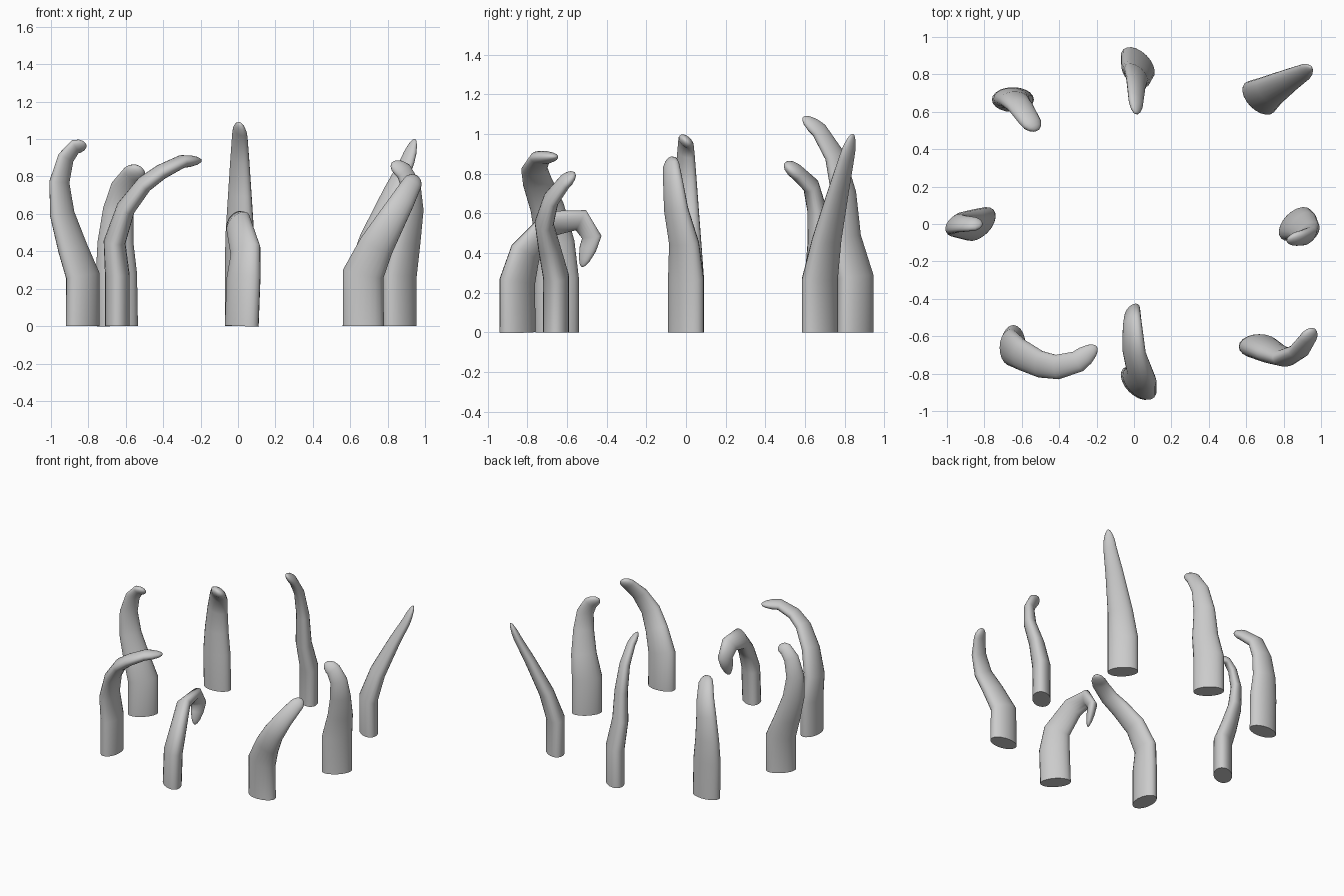
import bpy, bmesh, math
from mathutils import Vector

if "Cube" in bpy.data.objects:
    bpy.data.objects.remove(bpy.data.objects["Cube"])

SIDES = 20
MAJOR, MINOR = 0.11, 0.066


def tentacle(name, path, angle, end):
    """Tapering elliptical tube swept along a path, with a rounded tip."""
    pts = [Vector(p) for p in path]
    dirs = [(b - a).normalized() for a, b in zip(pts, pts[1:])]
    length = sum((b - a).length for a, b in zip(pts[1:], pts[2:]))
    # Sections: centre, tangent, scale
    sections = [(pts[0], dirs[0], 1.0)]
    run = 0.0
    for i in range(1, len(pts) - 1):
        if i > 1:
            run += (pts[i] - pts[i - 1]).length
        s = 1 + (end - 1) * run / length
        sections.append((pts[i], (dirs[i - 1] + dirs[i]).normalized(), s))
    s = sections[-1][2]
    for t, k in ((0.4, 0.96), (0.75, 0.72), (0.93, 0.42), (1.0, 0.12)):
        size = (s + (end - s) * t) * k
        sections.append((pts[-2].lerp(pts[-1], t), dirs[-1], size))

    bm = bmesh.new()
    u = Vector((math.cos(angle), math.sin(angle), 0))
    prev = Vector((0, 0, 1))
    rings = []
    for c, tan, s in sections:
        u = prev.rotation_difference(tan) @ u
        v = tan.cross(u)
        prev = tan
        ring = []
        for j in range(SIDES):
            a = math.tau * j / SIDES
            ring.append(bm.verts.new(c + s * (MAJOR * math.cos(a) * u + MINOR * math.sin(a) * v)))
        rings.append(ring)
    for r0, r1 in zip(rings, rings[1:]):
        for j in range(SIDES):
            k = (j + 1) % SIDES
            bm.faces.new((r0[j], r0[k], r1[k], r1[j]))
    bm.faces.new(rings[-1])
    bm.faces.new(rings[0][::-1])
    bmesh.ops.recalc_face_normals(bm, faces=bm.faces)
    me = bpy.data.meshes.new(name)
    bm.to_mesh(me)
    bm.free()
    ob = bpy.data.objects.new(name, me)
    bpy.context.collection.objects.link(ob)
    bpy.context.view_layer.objects.active = ob
    ob.select_set(True)
    bpy.ops.object.shade_smooth_by_angle(angle=math.radians(60))
    ob.select_set(False)


Q = math.pi / 4
# Ring of eight tentacles, each with its own bend
tentacle("back_tentacle", [(.02, .855, 0), (.02, .855, .28), (.01, .805, .48), (.01, .795, .7),
         (.01, .75, .89), (.01, .67, 1.02), (.01, .59, 1.085)], 3 * Q, .38)
tentacle("back_left_tentacle", [(-.645, .665, 0), (-.65, .665, .28), (-.655, .67, .45), (-.64, .66, .62),
         (-.61, .63, .74), (-.56, .555, .81), (-.52, .5, .845)], 0, .5)
tentacle("back_right_tentacle", [(.67, .675, 0), (.67, .675, .27), (.725, .71, .47), (.83, .77, .72),
         (.905, .81, .88), (.945, .84, 1.0)], 3 * Q, .32)
tentacle("right_tentacle", [(.865, 0, 0), (.865, 0, .27), (.9, -.01, .45), (.93, -.05, .62),
         (.925, -.065, .75), (.885, -.075, .83), (.82, -.085, .87)], Q, .42)
tentacle("front_right_tentacle", [(.67, -.655, 0), (.67, -.655, .28), (.74, -.69, .43), (.81, -.715, .55),
         (.88, -.68, .67), (.93, -.61, .76), (.955, -.56, .8)], 0, .42)
tentacle("front_tentacle", [(.02, -.85, 0), (.03, -.85, .26), (.04, -.81, .4), (0, -.68, .55),
         (-.01, -.53, .565), (-.01, -.475, .48), (-.01, -.525, .33)], 3 * Q, .38)
tentacle("front_left_tentacle", [(-.645, -.65, 0), (-.645, -.65, .27), (-.66, -.66, .45), (-.6, -.7, .63),
         (-.5, -.75, .76), (-.41, -.765, .825), (-.3, -.735, .88), (-.2, -.655, .885)], 2 * Q, .45)
tentacle("left_tentacle", [(-.83, 0, 0), (-.83, 0, .27), (-.885, 0, .42), (-.94, 0, .6),
         (-.955, 0, .77), (-.92, 0, .9), (-.87, 0, .96), (-.81, 0, .965)], Q, .38)
